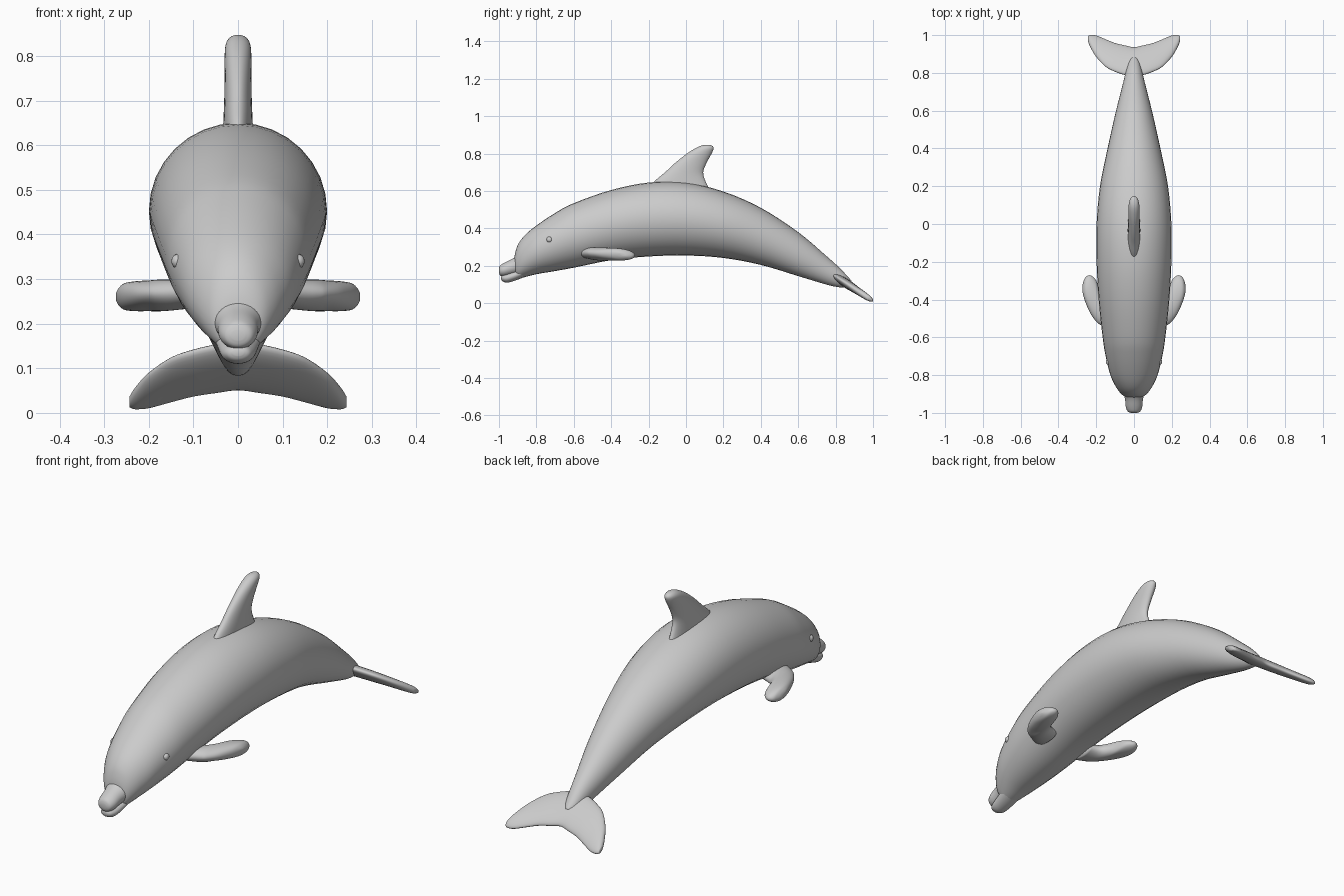
import bpy, bmesh, math
from mathutils import Vector


def catmull(p0, p1, p2, p3, t):
    return tuple(0.5 * (2 * b + (c - a) * t + (2 * a - 5 * b + 4 * c - d) * t * t
                        + (3 * b - a - 3 * c + d) * t ** 3)
                 for a, b, c, d in zip(p0, p1, p2, p3))


def refine(rows, steps):
    """Smoothly interpolate a short table of sections."""
    out = []
    for i in range(len(rows) - 1):
        quad = [rows[max(i - 1, 0)], rows[i], rows[i + 1], rows[min(i + 2, len(rows) - 1)]]
        out += [catmull(*quad, k / steps) for k in range(steps)]
    return out + [rows[-1]]


def loft(name, rows, section, steps=4, sides=32):
    """Skin elliptical sections; section(row) gives centre and two half-axes."""
    bm = bmesh.new()
    rings = []
    for row in refine(rows, steps):
        c, a, b = (Vector(v) for v in section(row))
        angles = [2 * math.pi * i / sides for i in range(sides)]
        rings.append([bm.verts.new(c + a * math.cos(t) + b * math.sin(t)) for t in angles])
    for r, s in zip(rings, rings[1:]):
        for i in range(sides):
            j = (i + 1) % sides
            bm.faces.new((r[i], r[j], s[j], s[i]))
    bm.faces.new(rings[0])
    bm.faces.new(rings[-1])
    bmesh.ops.recalc_face_normals(bm, faces=bm.faces[:])
    mesh = bpy.data.meshes.new(name)
    bm.to_mesh(mesh)
    bm.free()
    for p in mesh.polygons:
        p.use_smooth = True
    obj = bpy.data.objects.new(name, mesh)
    bpy.context.collection.objects.link(obj)
    return obj


def mirror(obj):
    m = obj.modifiers.new("Mirror", 'MIRROR')
    m.use_mirror_merge = False


# Rows along the body: y, bottom z, top z, half width
def trunk(r):
    y, lo, hi, w = r
    return (0, y, (lo + hi) / 2), (w, 0, 0), (0, 0, (hi - lo) / 2)


# Body with rounded forehead and tapering tail stock
loft("body", [
    (-0.918, 0.17, 0.24, 0.025), (-0.912, 0.145, 0.275, 0.05), (-0.895, 0.133, 0.32, 0.072),
    (-0.86, 0.14, 0.365, 0.097), (-0.80, 0.155, 0.415, 0.125), (-0.70, 0.172, 0.482, 0.15),
    (-0.60, 0.19, 0.535, 0.166), (-0.40, 0.23, 0.605, 0.187), (-0.20, 0.25, 0.645, 0.198),
    (0.00, 0.255, 0.645, 0.198), (0.20, 0.242, 0.597, 0.18), (0.40, 0.205, 0.51, 0.14),
    (0.60, 0.145, 0.38, 0.095), (0.75, 0.10, 0.253, 0.057), (0.82, 0.085, 0.19, 0.04),
    (0.865, 0.085, 0.142, 0.026), (0.885, 0.10, 0.12, 0.008)], trunk)

# Beak
loft("upper_beak", [
    (-1.0, 0.163, 0.185, 0.015), (-0.993, 0.148, 0.202, 0.032), (-0.97, 0.143, 0.217, 0.043),
    (-0.93, 0.15, 0.237, 0.047), (-0.89, 0.16, 0.262, 0.056), (-0.83, 0.19, 0.28, 0.06)], trunk)
loft("lower_jaw", [
    (-0.988, 0.128, 0.142, 0.012), (-0.98, 0.117, 0.152, 0.027), (-0.955, 0.11, 0.162, 0.038),
    (-0.91, 0.122, 0.18, 0.046), (-0.86, 0.142, 0.21, 0.055)], trunk)

# Dorsal fin, rows going up: z, front y, back y, half thickness
loft("dorsal_fin", [
    (0.58, -0.23, 0.14, 0.036), (0.65, -0.17, 0.105, 0.033), (0.70, -0.112, 0.092, 0.031),
    (0.75, -0.058, 0.11, 0.03), (0.80, 0.005, 0.137, 0.03), (0.828, 0.05, 0.148, 0.027),
    (0.842, 0.08, 0.14, 0.018), (0.847, 0.1, 0.125, 0.007)],
    lambda r: ((0, (r[1] + r[2]) / 2, r[0]), (r[3], 0, 0), (0, (r[2] - r[1]) / 2, 0)))

# Flippers, rows going outward: x, front y, back y, half thickness
flipper = loft("flippers", [
    (0.10, -0.58, -0.43, 0.03), (0.15, -0.55, -0.41, 0.034), (0.18, -0.533, -0.36, 0.035),
    (0.20, -0.517, -0.30, 0.034), (0.23, -0.475, -0.272, 0.033), (0.255, -0.42, -0.28, 0.029),
    (0.268, -0.38, -0.305, 0.018), (0.273, -0.355, -0.325, 0.007)],
    lambda r: ((r[0], (r[1] + r[2]) / 2, 0.264 - 0.03 * (r[0] - 0.15)),
               (0, (r[2] - r[1]) / 2, -0.006), (0, 0, r[3])))
mirror(flipper)

# Tail flukes, tilted down to the rear: x, front y, back y, half thickness
half = [(0.0, 0.78, 0.935, 0.024), (0.05, 0.79, 0.945, 0.023), (0.10, 0.807, 0.957, 0.022),
        (0.15, 0.833, 0.977, 0.02), (0.20, 0.885, 0.997, 0.018), (0.23, 0.935, 1.0, 0.015),
        (0.243, 0.965, 0.995, 0.009)]
slope = -0.66


def fluke(r):
    x, f, b, t = r
    y, h = (f + b) / 2, (b - f) / 2
    return (x, y, 0.15 + slope * (y - 0.79)), (0, h, slope * h), (0, 0.55 * t, 0.83 * t)


loft("tail_flukes", [(-x, f, b, t) for x, f, b, t in half[:0:-1]] + half, fluke)

# Eyes
eyes = loft("eyes", [(0.125, 0.018), (0.14, 0.015), (0.147, 0.009), (0.149, 0.002)],
            lambda r: ((r[0], -0.73, 0.34), (0, r[1], 0), (0, 0, r[1])), sides=16)
mirror(eyes)
